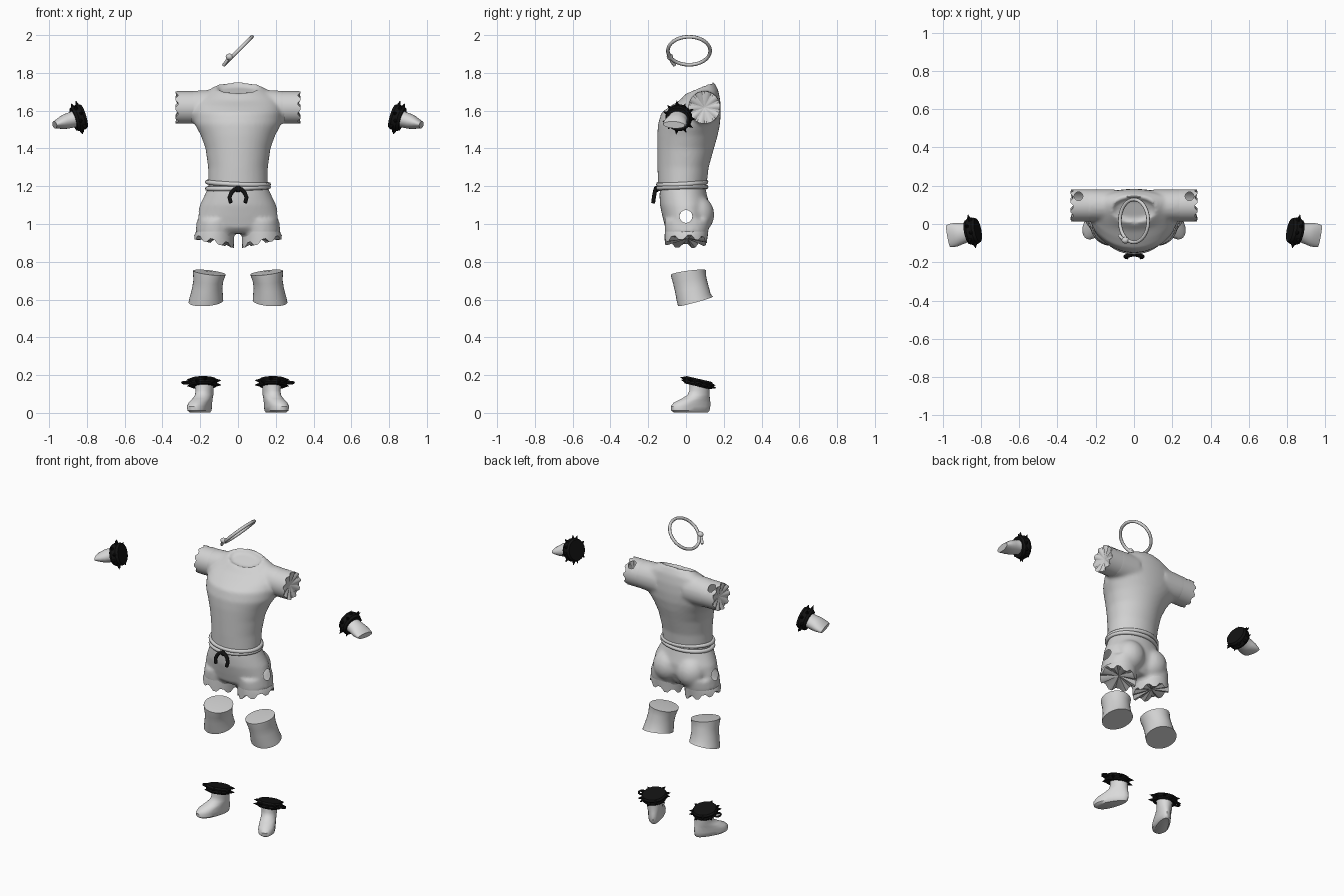
import bpy, bmesh, math
from mathutils import Matrix, Vector

if "Cube" in bpy.data.objects:
    bpy.data.objects.remove(bpy.data.objects["Cube"])


def material(name, v):
    m = bpy.data.materials.new(name)
    m.diffuse_color = (v, v, v, 1)
    m.use_nodes = True
    m.node_tree.nodes["Principled BSDF"].inputs["Base Color"].default_value = m.diffuse_color
    return m


CLOTH = material("pale_cloth", 0.64)
SKIN = material("pale_skin", 0.7)
BLACK = material("black_leather", 0.006)


def finish(name, bm, mat, voxel=0, smooth=0, angle=40):
    """Turn a bmesh into an object; optionally fuse its volumes."""
    bmesh.ops.recalc_face_normals(bm, faces=bm.faces)
    me = bpy.data.meshes.new(name)
    bm.to_mesh(me)
    bm.free()
    ob = bpy.data.objects.new(name, me)
    bpy.context.collection.objects.link(ob)
    bpy.ops.object.select_all(action='DESELECT')
    ob.select_set(True)
    bpy.context.view_layer.objects.active = ob
    if voxel:
        r = ob.modifiers.new("fuse", 'REMESH')
        r.mode, r.voxel_size = 'VOXEL', voxel
        s = ob.modifiers.new("relax", 'SMOOTH')
        s.factor, s.iterations = 0.5, smooth
        for m in ("fuse", "relax"):
            bpy.ops.object.modifier_apply(modifier=m)
    ob.data.materials.clear()
    ob.data.materials.append(mat)
    bpy.ops.object.shade_smooth_by_angle(angle=math.radians(angle))
    return ob


def loft(bm, rings, M=Matrix(), n=32, tilt=(0, 0), jag=0, cap0=True, cap1=0.0):
    """Rings of (z, xc, rx, y_front, y_back, y_widest[, tilt_x, tilt_y]); cap1 sinks the end cap."""
    rows = []
    for k, r in enumerate(rings):
        z, xc, rx, yf, yb, yc = r[:6]
        tx, ty = r[6:8] if len(r) > 6 else tilt
        row = []
        for i in range(n):
            a = 2 * math.pi * i / n
            x, s = rx * math.cos(a), math.sin(a)
            y = yc + s * ((yb - yc) if s > 0 else (yc - yf))
            dz = jag * (1 if i % 4 < 2 else -1) if k == len(rings) - 1 else 0
            row.append(bm.verts.new(M @ Vector((xc + x, y, z + tx * x + ty * (y - yc) + dz))))
        rows.append(row)
    for a, b in zip(rows, rows[1:]):
        for i in range(n):
            bm.faces.new((a[i], a[(i + 1) % n], b[(i + 1) % n], b[i]))
    z, xc, _, _, _, yc = rings[-1][:6]
    tip = bm.verts.new(M @ Vector((xc, yc, z + cap1)))
    for i in range(n):
        bm.faces.new((rows[-1][i], rows[-1][(i + 1) % n], tip))
    if cap0:
        bm.faces.new(rows[0])


def tube(name, pts, r, mat, cyclic=False):
    cu = bpy.data.curves.new(name, 'CURVE')
    cu.dimensions, cu.bevel_depth, cu.bevel_resolution = '3D', r, 2
    cu.use_fill_caps = True
    sp = cu.splines.new('POLY')
    sp.points.add(len(pts) - 1)
    for p, q in zip(sp.points, pts):
        p.co = (*q, 1)
    sp.use_cyclic_u = cyclic
    ob = bpy.data.objects.new(name, cu)
    bpy.context.collection.objects.link(ob)
    bpy.ops.object.select_all(action='DESELECT')
    ob.select_set(True)
    bpy.context.view_layer.objects.active = ob
    bpy.ops.object.convert(target='MESH')
    ob.data.materials.clear()
    ob.data.materials.append(mat)
    bpy.ops.object.shade_smooth_by_angle(angle=math.radians(50))


def punch(ob, axes, c, r, keep):
    """Open a round hole of radius r about c in the plane of two axes, where keep(co) holds."""
    bm = bmesh.new()
    bm.from_mesh(ob.data)
    u, v = axes
    hit = [f for f in bm.faces if keep(f.calc_center_median())
           and math.hypot(f.calc_center_median()[u] - c[0], f.calc_center_median()[v] - c[1]) < r]
    rim = {w for f in hit for w in f.verts}
    bmesh.ops.delete(bm, geom=hit, context='FACES')
    for w in rim:
        if w.is_valid:
            du, dv = w.co[u] - c[0], w.co[v] - c[1]
            d = math.hypot(du, dv) or 1
            w.co[u], w.co[v] = c[0] + du * r / d, c[1] + dv * r / d
    bm.to_mesh(ob.data)
    bm.free()


def ball(bm, c, s):
    M = Matrix.Translation(c) @ Matrix.Diagonal((*s, 1))
    bmesh.ops.create_uvsphere(bm, u_segments=24, v_segments=14, radius=1, matrix=M)


def flip(s):
    return Matrix.Diagonal((s, 1, 1, 1))


# local frame whose z runs out along the arm (x -> y, y -> z)
ARM = Matrix(((0, 0, 1, 0), (1, 0, 0, 0), (0, 1, 0, 0), (0, 0, 0, 1)))

# shirt body with shoulder stubs
bm = bmesh.new()
loft(bm, [(1.18, 0, .157, -.147, .106, -.02), (1.30, 0, .158, -.151, .12, -.01),
          (1.40, 0, .172, -.152, .148, 0), (1.47, 0, .197, -.152, .168, .02),
          (1.53, 0, .23, -.148, .18, .05), (1.59, 0, .24, -.13, .184, .08),
          (1.64, 0, .23, -.085, .182, .09, 0, .1), (1.685, 0, .2, -.035, .172, .09, 0, .25),
          (1.722, 0, .125, .0, .15, .08, 0, .4), (1.727, 0, .112, .008, .14, .08, 0, .4),
          (1.705, 0, .1, .02, .13, .08, 0, .4)], n=48)
for s in (1, -1):
    loft(bm, [(z, .097, .084, 1.617 - r, 1.617 + r, 1.617) for z, r in
              ((.1, .095), (.2, .09), (.255, .086))], flip(s) @ ARM)
finish("shirt", bm, CLOTH, .011, 5)

# ragged hollow sleeves, each with a worn hole on top
for s in (1, -1):
    bm = bmesh.new()
    loft(bm, [(.235 + .0112 * i, .097, .084, 1.531, 1.703, 1.617) for i in range(9)],
         flip(s) @ ARM, n=40, jag=.006, cap0=False, cap1=-.015)
    hem = finish("sleeve", bm, CLOTH)
    punch(hem, (0, 1), (s * .29, .145), .023, lambda c: c.z > 1.62)

# shorts, fused from hips, seat and legs
LEG = [(1.02, .115, .1, -.115, .13, .01), (.97, .122, .102, -.112, .12, .01),
       (.93, .124, .102, -.108, .11, .01, .2, 0)]
bm = bmesh.new()
loft(bm, [(1.2, 0, .155, -.138, .1, -.02), (1.15, 0, .178, -.14, .112, -.01),
          (1.10, 0, .202, -.138, .125, 0), (1.04, 0, .218, -.125, .125, 0),
          (.98, 0, .222, -.11, .1, 0), (.95, 0, .2, -.08, .08, 0)], n=48)
for s in (1, -1):
    loft(bm, LEG, flip(s))
    ball(bm, (s * .085, .06, 1.05), (.095, .09, .1))
shorts = finish("shorts", bm, CLOTH, .011, 5)
punch(shorts, (1, 2), (.0, 1.04), .034, lambda c: abs(c.x) > .12)

# ragged leg hems
for s in (1, -1):
    bm = bmesh.new()
    loft(bm, [(.96, .122, .1, -.112, .118, .01), (.935, .125, .104, -.113, .115, .01, .1, 0),
              (.907, .126, .106, -.113, .112, .01, .22, 0)], flip(s), n=32, jag=.011,
         cap0=False, cap1=.015)
    finish("leg_hem", bm, CLOTH)

# rope belt, two turns
for k, (z, tx, ty) in enumerate(((1.216, -.04, .05), (1.192, .03, .03))):
    pts = []
    for i in range(40):
        a = 2 * math.pi * i / 40
        x, y = .162 * math.cos(a), .126 * math.sin(a)
        pts.append((x, y - .02, z + tx * x + ty * y))
    tube("belt_turn", pts, .0125, CLOTH, True)

# belt bow: knot and two hanging tails
bm = bmesh.new()
ball(bm, (0, -.157, 1.185), (.02, .014, .017))
finish("bow_knot", bm, BLACK)
for s in (1, -1):
    tube("bow_tail", [(0, -.158, 1.185), (s * .02, -.162, 1.182), (s * .036, -.166, 1.165),
                      (s * .045, -.17, 1.14), (s * .038, -.174, 1.112)], .011, BLACK)

# tilted neck ring with knot and loose end
tube("neck_ring", [(.074 * math.cos(a), .016 + .112 * math.sin(a), 1.917 + .074 * math.cos(a))
                   for a in (2 * math.pi * i / 40 for i in range(40))], .0095, CLOTH, True)
bm = bmesh.new()
ball(bm, (-.045, -.085, 1.885), (.02, .017, .017))
finish("ring_knot", bm, CLOTH)
tube("ring_end", [(-.045, -.085, 1.885), (-.062, -.075, 1.86), (-.076, -.06, 1.84)], .009, CLOTH)


def spiked_cuff(name, M, r, h, n, spike):
    """Thick banded disc with rows of points around it."""
    bm = bmesh.new()
    loft(bm, [(-h / 2, 0, r * .9, -r * .9, r * .9, 0), (-h / 4, 0, r, -r, r, 0),
              (0, 0, r * .95, -r * .95, r * .95, 0), (h / 4, 0, r, -r, r, 0),
              (h / 2, 0, r * .9, -r * .9, r * .9, 0)], M, n=24)
    for i in range(n):
        R = Matrix.Rotation(2 * math.pi * i / n, 4, 'Z') @ Matrix.Translation(
            (r + spike / 2 - .006, 0, h * .15 * (-1) ** i)) @ Matrix.Rotation(math.pi / 2, 4, 'Y')
        bmesh.ops.create_cone(bm, cap_ends=True, segments=8, radius1=min(.013, h * .38),
                              radius2=.001, depth=spike + .006, matrix=M @ R)
    finish(name, bm, BLACK, angle=30)


for s in (1, -1):
    # knee wraps
    bm = bmesh.new()
    loft(bm, [(.59, .17, .092, -.042, .142, .05, -.06, .27), (.61, .168, .089, -.048, .13, .045, -.04, .25),
              (.66, .163, .08, -.058, .118, .035, 0, .2), (.70, .157, .079, -.068, .108, .025, .05, .18),
              (.732, .153, .085, -.078, .105, .015, .1, .15), (.743, .151, .086, -.08, .106, .013, .12, .13)],
         flip(s), cap1=.006)
    finish("knee_wrap", bm, CLOTH)

    # turned-out foot and ankle
    F = flip(s) @ Matrix.Translation((.178, .07, 0)) @ Matrix.Rotation(math.radians(25), 4, 'Z')
    bm = bmesh.new()
    loft(bm, [(.002, 0, .036, -.145, .05, -.08), (.012, 0, .047, -.16, .06, -.09),
              (.035, 0, .049, -.163, .064, -.09), (.055, 0, .048, -.145, .064, -.07),
              (.075, 0, .046, -.1, .06, -.03), (.095, 0, .045, -.065, .057, 0),
              (.12, 0, .046, -.053, .056, 0), (.155, 0, .05, -.053, .057, 0)], F, n=24)
    finish("foot", bm, SKIN)

    # ankle cuff and its small side ring
    C = flip(s) @ Matrix.Translation((.185, .065, .16)) @ Matrix.Rotation(math.radians(-13), 4, 'X')
    spiked_cuff("ankle_cuff", C, .077, .04, 11, .026)
    tube("cuff_loop", [C @ Vector((.092 + .018 * math.cos(a), .018 * math.sin(a), 0)) for a in
                       (2 * math.pi * i / 14 for i in range(14))], .006, BLACK, True)

    # hand stump and wrist cuff along the tilted forearm
    d = Vector((1, -.2, -.3)).normalized()
    u = (Vector((0, 1, 0)) - d * d.y).normalized()
    v = d.cross(u)
    H = Matrix((u, v, d)).transposed().to_4x4()
    H = flip(s) @ Matrix.Translation((.843, -.038, 1.563)) @ H
    bm = bmesh.new()
    loft(bm, [(z, 0, w, -t, t, 0) for z, w, t in
              ((0, .055, .045), (.04, .052, .042), (.07, .057, .04), (.095, .062, .035),
               (.12, .062, .025), (.136, .058, .019))], H, n=24)
    finish("hand", bm, SKIN)
    spiked_cuff("wrist_cuff", H, .07, .058, 11, .024)
